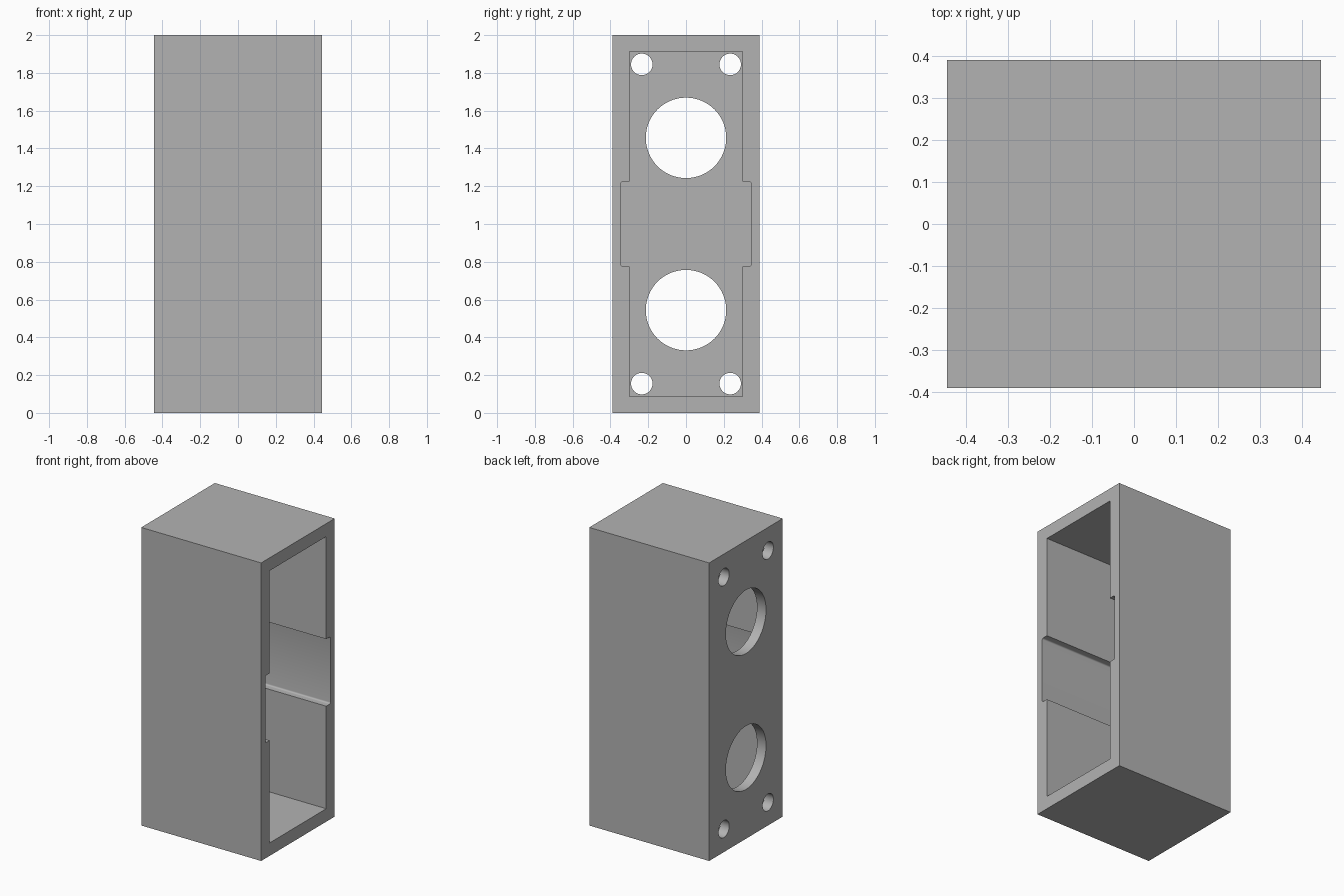
import bpy, bmesh, math
from mathutils import Matrix

if "Cube" in bpy.data.objects:
    bpy.data.objects.remove(bpy.data.objects["Cube"], do_unlink=True)

HX, HY, H = 0.445, 0.39, 2.0      # half width, half depth, height
MID = H / 2
WALL = 0.067                      # thickness of the drilled panel

grey = bpy.data.materials.new("plain grey")
grey.use_nodes = True
colour = (0.45, 0.45, 0.45, 1)
grey.diffuse_color = colour
grey.node_tree.nodes["Principled BSDF"].inputs["Base Color"].default_value = colour


def to_object(bm, name):
    bmesh.ops.recalc_face_normals(bm, faces=bm.faces)
    mesh = bpy.data.meshes.new(name)
    bm.to_mesh(mesh)
    bm.free()
    mesh.materials.append(grey)
    obj = bpy.data.objects.new(name, mesh)
    bpy.context.collection.objects.link(obj)
    return obj


def cavity_cutter():
    # Half profile (y, z from the middle), mirrored into a cross-shaped outline
    y, z, band_y, band_z = 0.30, 0.913, 0.345, 0.225
    quarter = [(band_y, band_z), (y, band_z), (y, z)]
    right = [(a, -b) for a, b in reversed(quarter)] + quarter
    outline = right + [(-a, b) for a, b in reversed(right)]
    bm = bmesh.new()
    verts = [bm.verts.new((WALL - HX, a, MID + b)) for a, b in outline]
    face = bm.faces.new(verts)
    new = bmesh.ops.extrude_face_region(bm, geom=[face])["geom"]
    bmesh.ops.translate(bm, vec=(2 * HX, 0, 0),
                        verts=[v for v in new if isinstance(v, bmesh.types.BMVert)])
    # Round the outer corners of the wide band slightly
    corners = [e for e in bm.edges
               if all(abs(v.co.y) > 0.34 for v in e.verts)
               and abs(e.verts[0].co.x - e.verts[1].co.x) > 0.1]
    bmesh.ops.bevel(bm, geom=corners, offset=0.01, segments=4,
                    profile=0.5, affect='EDGES')
    return to_object(bm, "cavity_cutter")


def hole_cutter(name, y, z, radius, sides):
    bm = bmesh.new()
    place = Matrix.Translation((-HX, y, z)) @ Matrix.Rotation(math.pi / 2, 4, 'Y')
    bmesh.ops.create_cone(bm, cap_ends=True, segments=sides, radius1=radius,
                          radius2=radius, depth=0.3, matrix=place)
    return to_object(bm, name)


# Outer block
bm = bmesh.new()
bmesh.ops.create_cube(bm, size=1, matrix=Matrix.Translation((0, 0, MID))
                      @ Matrix.Diagonal((2 * HX, 2 * HY, H, 1)))
housing = to_object(bm, "housing")

# Cavity open on one side, two large ports and four screw holes opposite
cutters = [cavity_cutter()]
for s in (-1, 1):
    cutters.append(hole_cutter("port_cutter", 0, MID + s * 0.456, 0.213, 64))
    for t in (-1, 1):
        cutters.append(hole_cutter("screw_hole_cutter", t * 0.234,
                                   MID + s * 0.845, 0.057, 40))

bpy.context.view_layer.objects.active = housing
for cutter in cutters:
    mod = housing.modifiers.new("cut", 'BOOLEAN')
    mod.operation = 'DIFFERENCE'
    mod.solver = 'EXACT'
    mod.object = cutter
    bpy.ops.object.modifier_apply(modifier=mod.name)
    bpy.data.objects.remove(cutter, do_unlink=True)

# Smooth hole walls with crisp rims
bpy.ops.object.select_all(action='DESELECT')
housing.select_set(True)
bpy.ops.object.shade_smooth_by_angle(angle=math.radians(30))
